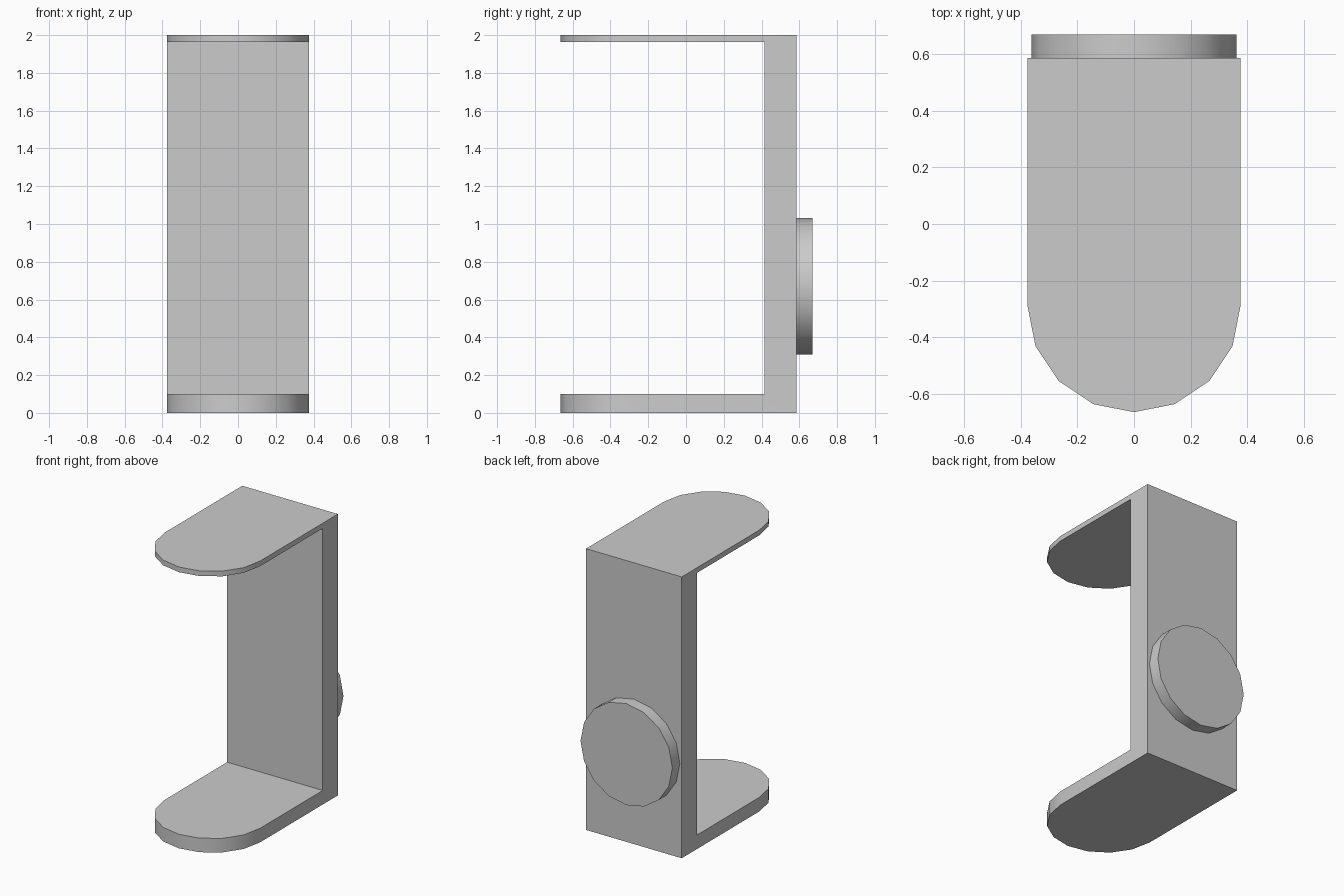
import bpy, bmesh
from math import cos, sin, pi
from mathutils import Matrix, Vector

old = bpy.data.objects.get("Cube")
if old:
    bpy.data.objects.remove(old, do_unlink=True)

HALF_W, BACK, ARC_Y = 0.376, 0.585, -0.288
WALL_Y, FLOOR_Z, ROOF_Z, HEIGHT = 0.415, 0.10, 1.963, 2.0

grey = bpy.data.materials.new("plain_grey")
grey.use_nodes = True
color = (0.6, 0.6, 0.6, 1)
grey.diffuse_color = color
grey.node_tree.nodes["Principled BSDF"].inputs["Base Color"].default_value = color


def add_object(name, bm):
    bmesh.ops.recalc_face_normals(bm, faces=bm.faces)
    mesh = bpy.data.meshes.new(name)
    bm.to_mesh(mesh)
    bm.free()
    mesh.materials.append(grey)
    ob = bpy.data.objects.new(name, mesh)
    bpy.context.collection.objects.link(ob)
    return ob


def select(ob):
    bpy.ops.object.select_all(action='DESELECT')
    ob.select_set(True)
    bpy.context.view_layer.objects.active = ob


# Bracket block: rounded-front outline raised to full height
bm = bmesh.new()
outline = [(HALF_W, BACK), (-HALF_W, BACK)]
outline += [(-HALF_W * cos(pi * i / 8), ARC_Y - HALF_W * sin(pi * i / 8)) for i in range(9)]
base = bm.faces.new([bm.verts.new((x, y, 0)) for x, y in outline])
raised = bmesh.ops.extrude_face_region(bm, geom=[base])["geom"]
bmesh.ops.translate(bm, vec=(0, 0, HEIGHT),
                    verts=[v for v in raised if isinstance(v, bmesh.types.BMVert)])
bracket = add_object("bracket", bm)

# Opening between the two arms
bm = bmesh.new()
size = Vector((2, 2, ROOF_Z - FLOOR_Z))
center = Vector((0, WALL_Y - 1, (ROOF_Z + FLOOR_Z) / 2))
bmesh.ops.create_cube(bm, size=1, matrix=Matrix.Translation(center) @ Matrix.Diagonal(size.to_4d()))
cutter = add_object("opening_cutter", bm)
cutter.hide_render = True
cut = bracket.modifiers.new("opening", 'BOOLEAN')
cut.operation = 'DIFFERENCE'
cut.solver = 'EXACT'
cut.object = cutter
select(bracket)
bpy.ops.object.modifier_apply(modifier=cut.name)
bpy.data.objects.remove(cutter, do_unlink=True)

# Round button on the back
bm = bmesh.new()
place = Matrix.Translation((0, 0.627, 0.67)) @ Matrix.Rotation(pi / 2, 4, 'X')
bmesh.ops.create_cone(bm, cap_ends=True, segments=16, radius1=0.361, radius2=0.361,
                      depth=0.084, matrix=place)
button = add_object("back_button", bm)

for ob in (bracket, button):
    select(ob)
    bpy.ops.object.shade_smooth_by_angle(angle=pi / 6)
